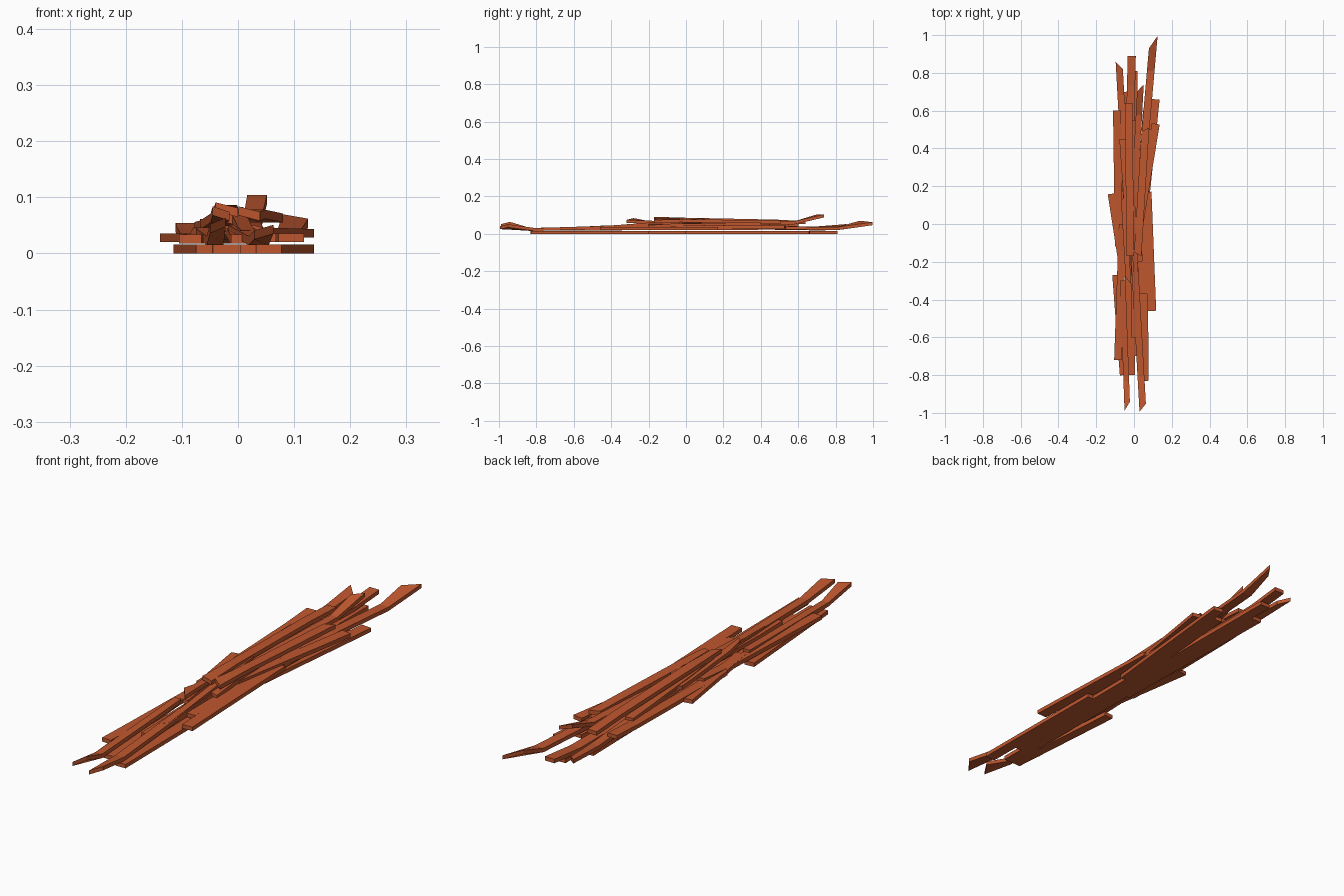
import bpy, bmesh
from mathutils import Vector

wood = bpy.data.materials.new("rust_wood")
wood.diffuse_color = (0.52, 0.095, 0.028, 1)

THICK = 0.016
STEPS = (0.0, 0.2, 0.8, 1.0)


def plank(name, start, end, width, heights, skew=(0, 0), roll=(0, 0)):
    """Bent strip from start to end; heights are undersides at four stations.
    skew slants the end cuts, roll tips the ends sideways."""
    a, b = Vector((*start, 0)), Vector((*end, 0))
    along = (b - a).normalized()
    side = Vector((along.y, -along.x, 0))
    bm = bmesh.new()
    rings = []
    for i, t in enumerate(STEPS):
        cut = skew[0] if i == 0 else skew[1] if i == 3 else 0
        tip = roll[0] if i == 0 else roll[1] if i == 3 else 0
        centre = a.lerp(b, t)
        ring = []
        for s, top in ((-1, 0), (1, 0), (1, 1), (-1, 1)):
            p = centre + side * s * width / 2 + along * cut * s
            p.z = heights[i] + THICK * top + tip * s
            ring.append(bm.verts.new(p))
        rings.append(ring)
    for r, q in zip(rings, rings[1:]):
        for k in range(4):
            bm.faces.new((r[k], r[(k + 1) % 4], q[(k + 1) % 4], q[k]))
    bm.faces.new(rings[0][::-1])
    bm.faces.new(rings[-1])
    bmesh.ops.recalc_face_normals(bm, faces=bm.faces)
    mesh = bpy.data.meshes.new(name)
    bm.to_mesh(mesh)
    bm.free()
    mesh.materials.append(wood)
    bpy.context.collection.objects.link(bpy.data.objects.new(name, mesh))


# Flat planks lying on the ground: start, end, width
ground = [
    ((0.055, -0.83), (0.05, -0.2), 0.045),
    ((0.113, 0.66), (0.045, 0.0), 0.045),
    ((-0.095, -0.27), (-0.055, -0.8), 0.04),
    ((0.02, -0.7), (0.02, 0.25), 0.05),
    ((-0.02, -0.8), (-0.025, 0.1), 0.05),
    ((-0.035, -0.1), (-0.05, 0.7), 0.05),
    ((0.0, 0.0), (-0.005, 0.81), 0.045),
    ((0.03, 0.05), (0.07, 0.6), 0.045),
]
for i, (a, b, w) in enumerate(ground):
    plank(f"ground_plank_{i + 1}", a, b, w, (0, 0, 0, 0))

# Planks resting on the ground layer, several with raised tips
middle = [
    ((0.095, -0.46), (0.07, 0.17), 0.045, (0.02, 0.02, 0.02, 0.02)),
    ((-0.118, 0.16), (-0.05, -0.28), 0.042, (0.02, 0.02, 0.02, 0.02)),
    ((0.115, 0.53), (0.02, -0.05), 0.042, (0.028, 0.028, 0.03, 0.03)),
    ((-0.09, 0.6), (-0.08, -0.12), 0.042, (0.038, 0.03, 0.02, 0.02)),
    ((-0.085, -0.72), (-0.06, 0.0), 0.04, (0.018, 0.018, 0.02, 0.03)),
    ((-0.012, 0.89), (-0.03, 0.1), 0.043, (0.032, 0.018, 0.025, 0.035)),
    ((0.045, -0.37), (0.065, 0.5), 0.045, (0.02, 0.02, 0.02, 0.025)),
    ((0.01, -0.6), (0.0, 0.2), 0.045, (0.018, 0.018, 0.03, 0.035)),
]
for i, (a, b, w, z) in enumerate(middle):
    plank(f"middle_plank_{i + 1}", a, b, w, z)

# Long outer planks with slanted, lifted tips
plank("back_right_tip_plank", (0.102, 0.963), (0.035, 0.2), 0.04,
      (0.05, 0.02, 0.025, 0.03), skew=(0.035, 0), roll=(0.004, 0))
plank("back_left_tip_plank", (-0.078, 0.84), (-0.035, 0.05), 0.036,
      (0.03, 0.022, 0.035, 0.04), skew=(-0.02, 0), roll=(0.006, 0))
plank("front_right_tip_plank", (0.046, -0.973), (0.0, -0.15), 0.036,
      (0.03, 0.015, 0.03, 0.035), skew=(0.02, 0), roll=(0.005, 0))
plank("front_left_tip_plank", (-0.036, -0.965), (-0.06, -0.3), 0.03,
      (0.042, 0.015, 0.025, 0.03), skew=(0.023, 0), roll=(0.006, 0))

# Thin planks crossing on top of the pile
top = [
    ((0.034, 0.72), (-0.005, 0.0), 0.033, (0.088, 0.05, 0.045, 0.045), 0.02),
    ((-0.028, 0.64), (-0.02, -0.17), 0.04, (0.052, 0.06, 0.07, 0.07), 0.0),
    ((0.06, 0.5), (0.02, -0.16), 0.04, (0.055, 0.057, 0.062, 0.063), 0.01),
    ((-0.055, 0.14), (-0.03, -0.3), 0.028, (0.045, 0.045, 0.055, 0.063), 0.02),
    ((0.018, -0.5), (-0.005, 0.1), 0.026, (0.025, 0.03, 0.058, 0.062), 0.012),
    ((0.0, 0.55), (0.025, -0.2), 0.04, (0.04, 0.04, 0.04, 0.035), 0.0),
    ((-0.06, 0.45), (-0.02, -0.12), 0.035, (0.04, 0.042, 0.05, 0.055), 0.0),
]
for i, (a, b, w, z, cut) in enumerate(top):
    plank(f"top_plank_{i + 1}", a, b, w, z, skew=(cut, -cut), roll=(0, 0.005))
